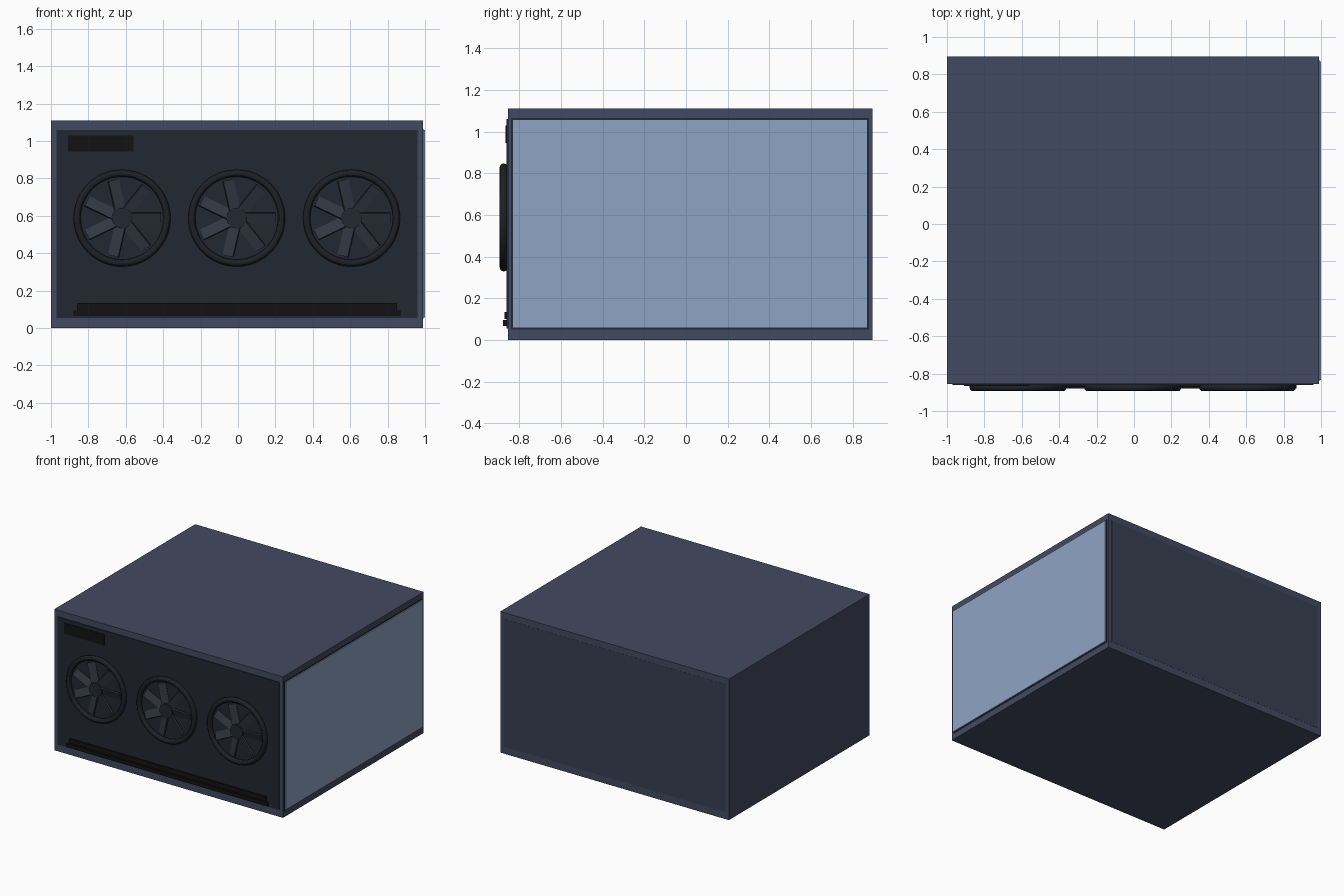
import bpy
from math import pi, radians, tau
from mathutils import Matrix

if "Cube" in bpy.data.objects:
    bpy.data.objects.remove(bpy.data.objects["Cube"])


def material(name, r, g, b):
    m = bpy.data.materials.new(name)
    m.diffuse_color = (r, g, b, 1)
    m.use_nodes = True
    m.node_tree.nodes["Principled BSDF"].inputs["Base Color"].default_value = m.diffuse_color
    return m


SHELL = material("shell_blue", 0.055, 0.068, 0.12)
PANEL = material("panel_dark", 0.016, 0.020, 0.032)
BACK = material("back_dark", 0.04, 0.05, 0.085)
GLASS = material("glass_blue", 0.27, 0.37, 0.55)
RUBBER = material("rubber_black", 0.013, 0.015, 0.02)
BLADE = material("blade_grey", 0.032, 0.038, 0.055)
TRIM = material("trim_black", 0.006, 0.006, 0.006)


def finish(name, mat):
    ob = bpy.context.object
    ob.name = name
    ob.data.materials.append(mat)
    return ob


def box(name, x, y, z, mat):
    """Box from (min, max) ranges on each axis."""
    bpy.ops.mesh.primitive_cube_add(size=1)
    ob = finish(name, mat)
    size = [b - a for a, b in (x, y, z)]
    mid = [(a + b) / 2 for a, b in (x, y, z)]
    ob.data.transform(Matrix.Translation(mid) @ Matrix.Diagonal((*size, 1)))
    return ob


# Case body and its inset-looking face panels
box("case_body", (-1, 0.99), (-0.855, 0.895), (0, 1.11), SHELL)
box("front_panel", (-0.97, 0.96), (-0.861, -0.85), (0.055, 1.06), PANEL)
box("back_panel", (-0.97, 0.96), (0.885, 0.896), (0.055, 1.06), BACK)
box("side_glass_seam", (0.985, 0.992), (-0.84, 0.877), (0.05, 1.065), PANEL)
box("side_glass", (0.985, 1.0), (-0.833, 0.87), (0.057, 1.058), GLASS)

# Port plate and lower light strips
box("port_plate", (-0.91, -0.56), (-0.865, -0.855), (0.945, 1.03), TRIM)
box("upper_strip", (-0.86, 0.85), (-0.872, -0.857), (0.10, 0.135), TRIM)
box("lower_strip", (-0.88, 0.87), (-0.879, -0.857), (0.067, 0.095), TRIM)


# Fans: ring, hub and seven pitched blades
def fan(index, x, z=0.588, blades=7):
    centre = (x, -0.875, z)
    bpy.ops.mesh.primitive_torus_add(location=centre, rotation=(pi / 2, 0, 0),
                                     major_radius=0.24, minor_radius=0.019,
                                     major_segments=64, minor_segments=12)
    finish(f"fan_ring_{index}", RUBBER)
    bpy.ops.object.shade_smooth_by_angle()
    bpy.ops.mesh.primitive_cylinder_add(vertices=32, radius=0.055, depth=0.033,
                                        location=(x, -0.874, z), rotation=(pi / 2, 0, 0))
    finish(f"fan_hub_{index}", PANEL)
    bpy.ops.object.shade_smooth_by_angle()
    for i in range(blades):
        ob = box(f"fan_blade_{index}_{i}", (0.045, 0.208), (-0.006, 0.006), (-0.03, 0.03), BLADE)
        ob.matrix_world = (Matrix.Translation((x, -0.873, z))
                           @ Matrix.Rotation(-i * tau / blades, 4, 'Y')
                           @ Matrix.Rotation(radians(22), 4, 'X'))


for n, fx in enumerate((-0.62, -0.007, 0.607)):
    fan(n, fx)
